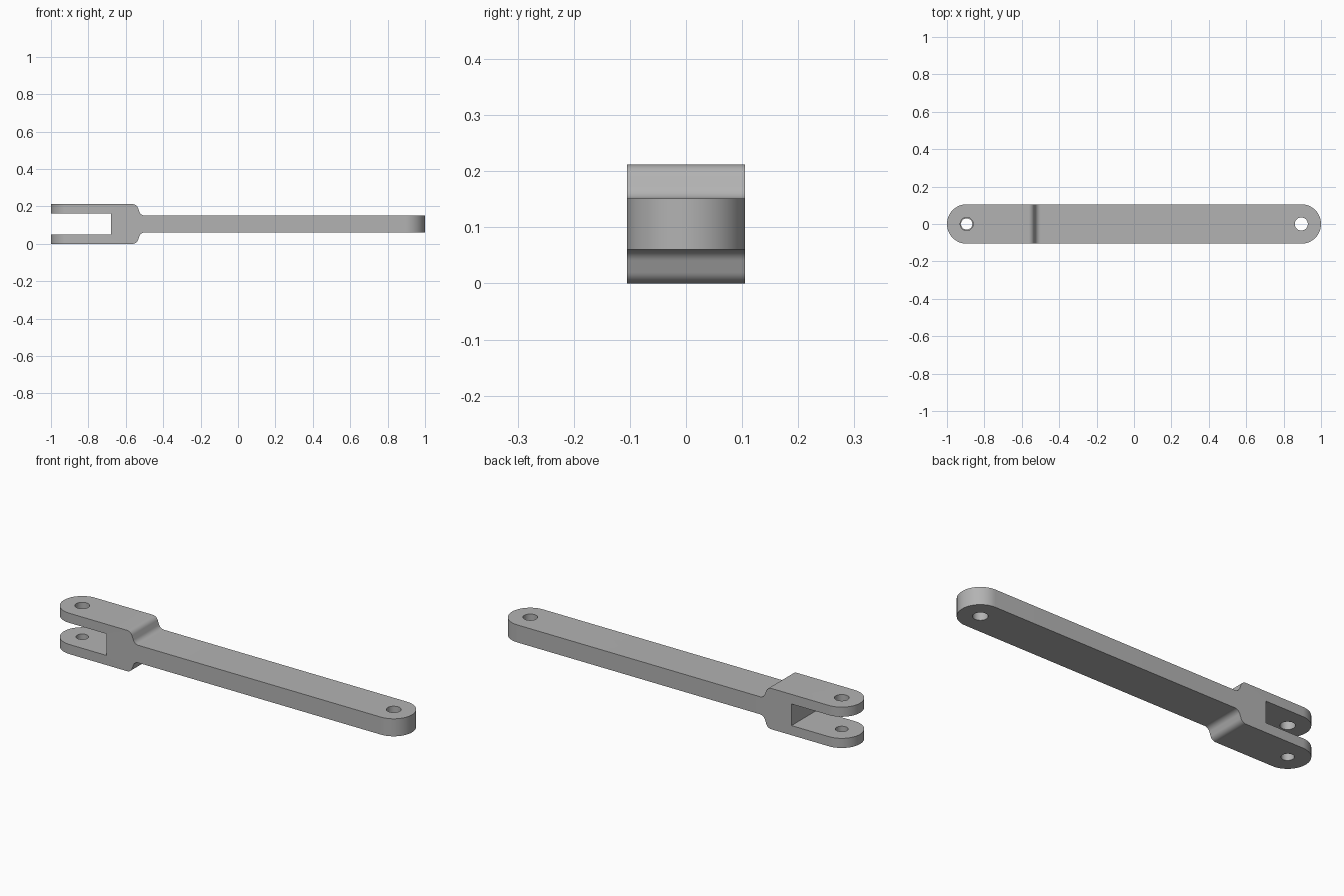
import bpy
import bmesh
from math import pi, sin, cos, radians
from mathutils import Vector

if "Cube" in bpy.data.objects:
    bpy.data.objects.remove(bpy.data.objects["Cube"], do_unlink=True)

HALF_W = 0.1055          # half width and end radius
PIN_X = 1 - HALF_W       # pin hole centres
HEIGHT = 0.212
MID = HEIGHT / 2
ARM = 0.0455             # half thickness of the arm
SLOT = 0.056             # half height of the fork slot

steel = bpy.data.materials.new("grey_steel")
steel.use_nodes = True
grey = (0.45, 0.45, 0.45, 1)
steel.diffuse_color = grey
steel.node_tree.nodes["Principled BSDF"].inputs["Base Color"].default_value = grey


def prism(name, points, direction):
    """Extrude a closed outline along a direction."""
    bm = bmesh.new()
    face = bm.faces.new([bm.verts.new(p) for p in points])
    new = bmesh.ops.extrude_face_region(bm, geom=[face])["geom"]
    verts = [v for v in new if isinstance(v, bmesh.types.BMVert)]
    bmesh.ops.translate(bm, verts=verts, vec=Vector(direction))
    bmesh.ops.recalc_face_normals(bm, faces=bm.faces)
    mesh = bpy.data.meshes.new(name)
    bm.to_mesh(mesh)
    bm.free()
    mesh.materials.append(steel)
    obj = bpy.data.objects.new(name, mesh)
    bpy.context.collection.objects.link(obj)
    return obj


def arc(cx, cy, r, start, end, steps):
    return [(cx + r * cos(start + (end - start) * i / steps),
             cy + r * sin(start + (end - start) * i / steps)) for i in range(steps + 1)]


def carve(target, tool, operation):
    mod = target.modifiers.new(tool.name, "BOOLEAN")
    mod.object, mod.operation, mod.solver = tool, operation, "EXACT"
    tool.hide_render = True
    bpy.ops.object.select_all(action="DESELECT")
    bpy.context.view_layer.objects.active = target
    target.select_set(True)
    bpy.ops.object.modifier_apply(modifier=mod.name)
    bpy.data.objects.remove(tool, do_unlink=True)


# Shoulder: rounded step from the fork block down to the arm
R, TURN = 0.03, radians(70)
shoulder = arc(-0.563, MID - R, R, pi / 2, pi / 2 - TURN, 8)
shoulder += arc(-0.499, ARM + R, R, -pi / 2 - TURN, -pi / 2, 8)

# Side profile with the open slot, mirrored about mid height
upper = [(-0.68, SLOT), (-1.1, SLOT), (-1.1, MID)] + shoulder + [(1.1, ARM)]
outline = upper + [(x, -z) for x, z in reversed(upper)]
link = prism("clevis_link", [(x, -0.2, z + MID) for x, z in outline], (0, 0.4, 0))

# Rounded plan outline
plan = arc(PIN_X, 0, HALF_W, -pi / 2, pi / 2, 32)
plan += arc(-PIN_X, 0, HALF_W, pi / 2, 3 * pi / 2, 32)
carve(link, prism("plan_tool", [(x, y, -0.1) for x, y in plan], (0, 0, 0.5)), "INTERSECT")

# Pin holes: arm end, upper fork ear, lower fork ear
for x, r, z in ((PIN_X, 0.035, -0.1), (-PIN_X, 0.035, MID), (-PIN_X, 0.03, MID - 0.3)):
    ring = arc(x, 0, r, 0, 2 * pi, 40)[:-1]
    carve(link, prism("hole_tool", [(a, b, z) for a, b in ring], (0, 0, 0.3)), "DIFFERENCE")

bpy.ops.object.shade_smooth_by_angle(angle=radians(30))
